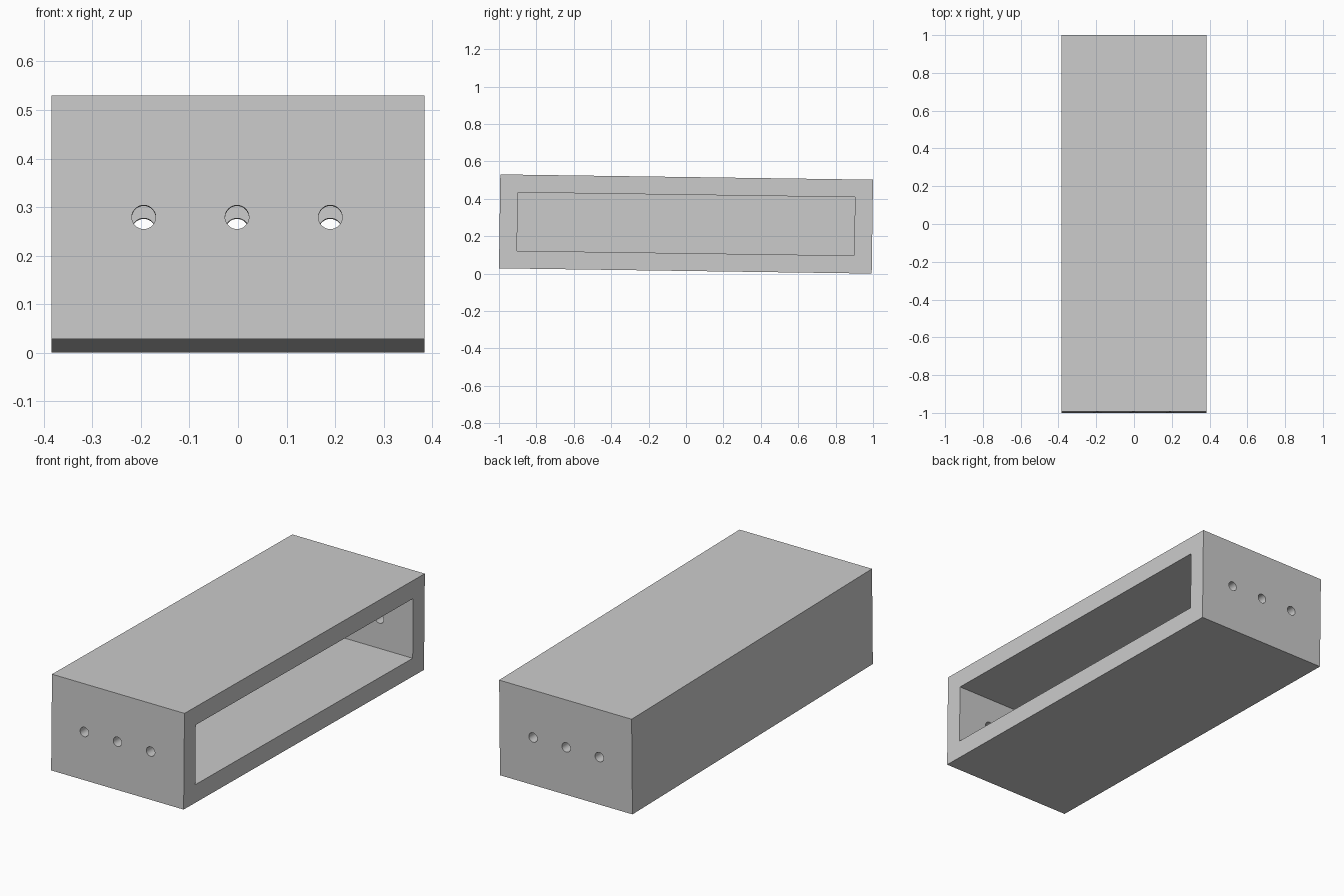
import bpy
from math import pi

if "Cube" in bpy.data.objects:
    bpy.data.objects.remove(bpy.data.objects["Cube"])

W, L, H = 0.769, 1.993, 0.502   # outer size of the block
WALL = 0.095                    # wall thickness
HOLE_R = 0.0245
TILT = -0.0141                  # slight lean: front end sits higher


def box(name, size, loc=(0, 0, 0)):
    bpy.ops.mesh.primitive_cube_add(size=1, location=loc)
    ob = bpy.context.object
    ob.name = name
    ob.scale = size
    bpy.ops.object.transform_apply(location=True, rotation=False, scale=True)
    return ob


def cut(target, cutter):
    cutter.hide_render = True
    mod = target.modifiers.new("cut", 'BOOLEAN')
    mod.operation = 'DIFFERENCE'
    mod.solver = 'EXACT'
    mod.object = cutter
    bpy.context.view_layer.objects.active = target
    bpy.ops.object.modifier_apply(modifier=mod.name)
    bpy.data.objects.remove(cutter, do_unlink=True)


# Outer block
housing = box("housing", (W, L, H))

# Cavity open on the right side, closed on the left
cut(housing, box("cavity_cutter", (W, L - 2 * WALL, H - 2 * WALL), (WALL, 0, 0)))

# Three holes drilled through both end walls
for i in (-1, 0, 1):
    bpy.ops.mesh.primitive_cylinder_add(vertices=48, radius=HOLE_R, depth=L + 0.4,
                                        location=(i * W / 4 - 0.002, 0, 0),
                                        rotation=(pi / 2, 0, 0))
    cut(housing, bpy.context.object)

# Lean the whole housing and rest it on its back bottom edge
housing.rotation_euler.x = TILT
housing.location.z = 0.265
bpy.ops.object.select_all(action='DESELECT')
housing.select_set(True)
bpy.context.view_layer.objects.active = housing
bpy.ops.object.shade_smooth_by_angle()
